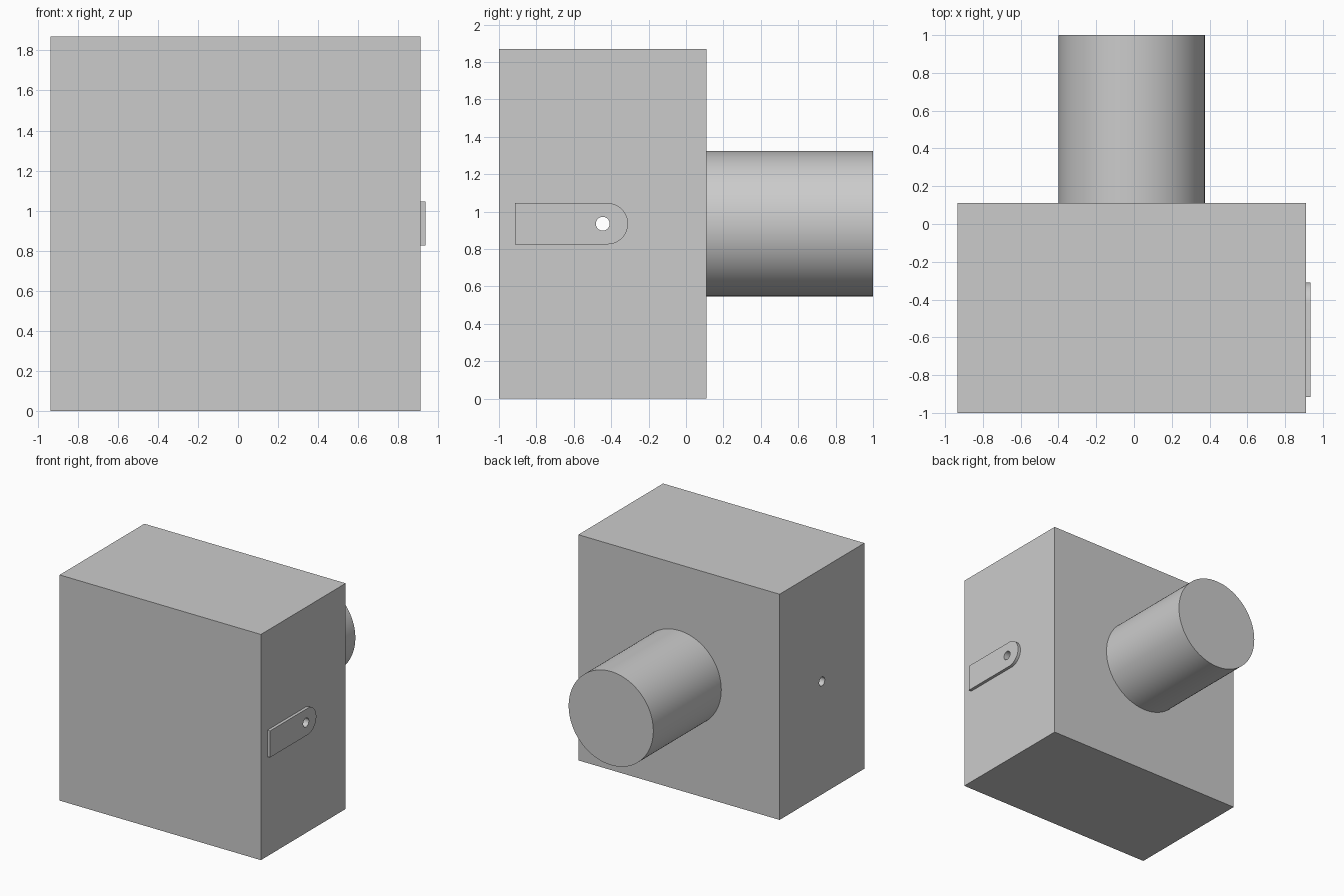
import bpy, bmesh, math
from mathutils import Vector

default = bpy.data.objects.get("Cube")
if default:
    bpy.data.objects.remove(default, do_unlink=True)

grey = bpy.data.materials.new("light_grey")
grey.use_nodes = True
colour = (0.6, 0.6, 0.6, 1)
grey.diffuse_color = colour
grey.node_tree.nodes["Principled BSDF"].inputs["Base Color"].default_value = colour

# Shared dimensions
LEFT, RIGHT = -0.935, 0.91
FRONT, BACK = -1.0, 0.11
HEIGHT = 1.87
MID_X, MID_Z = (LEFT + RIGHT) / 2, HEIGHT / 2


def link(name, bm):
    """Turn a bmesh into a named grey object."""
    bmesh.ops.recalc_face_normals(bm, faces=bm.faces)
    mesh = bpy.data.meshes.new(name)
    bm.to_mesh(mesh)
    bm.free()
    mesh.materials.append(grey)
    obj = bpy.data.objects.new(name, mesh)
    bpy.context.collection.objects.link(obj)
    return obj


def prism(name, profile, direction):
    """Extrude a closed outline along a direction."""
    bm = bmesh.new()
    face = bm.faces.new([bm.verts.new(p) for p in profile])
    new = bmesh.ops.extrude_face_region(bm, geom=[face], use_keep_orig=True)["geom"]
    bmesh.ops.translate(bm, vec=Vector(direction),
                        verts=[v for v in new if isinstance(v, bmesh.types.BMVert)])
    return link(name, bm)


def arc(radius, start, end, steps):
    for i in range(steps):
        a = start + (end - start) * i / (steps - 1)
        yield radius * math.cos(a), radius * math.sin(a)


def circle(radius, sides):
    return arc(radius, 0, math.tau * (1 - 1 / sides), sides)


# Main block
block = prism("main_block", [(LEFT, FRONT, 0), (RIGHT, FRONT, 0),
                             (RIGHT, BACK, 0), (LEFT, BACK, 0)], (0, 0, HEIGHT))

# Round post on the back
post = prism("rear_post", [(MID_X + u, BACK, MID_Z + v) for u, v in circle(0.388, 96)],
             (0, 1 - BACK, 0))

# Thin tab with a rounded end on the model's left side
tab_r = 0.11
outline = [(RIGHT, -0.42 + u, MID_Z + v)
           for u, v in arc(tab_r, -math.pi / 2, math.pi / 2, 33)]
outline += [(RIGHT, -0.915, MID_Z + tab_r), (RIGHT, -0.915, MID_Z - tab_r)]
tab = prism("side_tab", outline, (0.025, 0, 0))

# Pin hole running through the tab and the block
cutter = prism("pin_hole_cutter",
               [(-1.1, -0.445 + u, MID_Z + v) for u, v in circle(0.037, 32)], (2.2, 0, 0))
cutter.hide_render = True
for obj in (block, tab):
    mod = obj.modifiers.new("pin_hole", 'BOOLEAN')
    mod.operation = 'DIFFERENCE'
    mod.solver = 'EXACT'
    mod.object = cutter
    bpy.context.view_layer.objects.active = obj
    bpy.ops.object.modifier_apply(modifier=mod.name)
bpy.data.objects.remove(cutter, do_unlink=True)

# Smooth the round walls, keep the corners sharp
bpy.ops.object.select_all(action='DESELECT')
for obj in (block, post, tab):
    obj.select_set(True)
bpy.context.view_layer.objects.active = block
bpy.ops.object.shade_smooth_by_angle(angle=math.radians(30))
